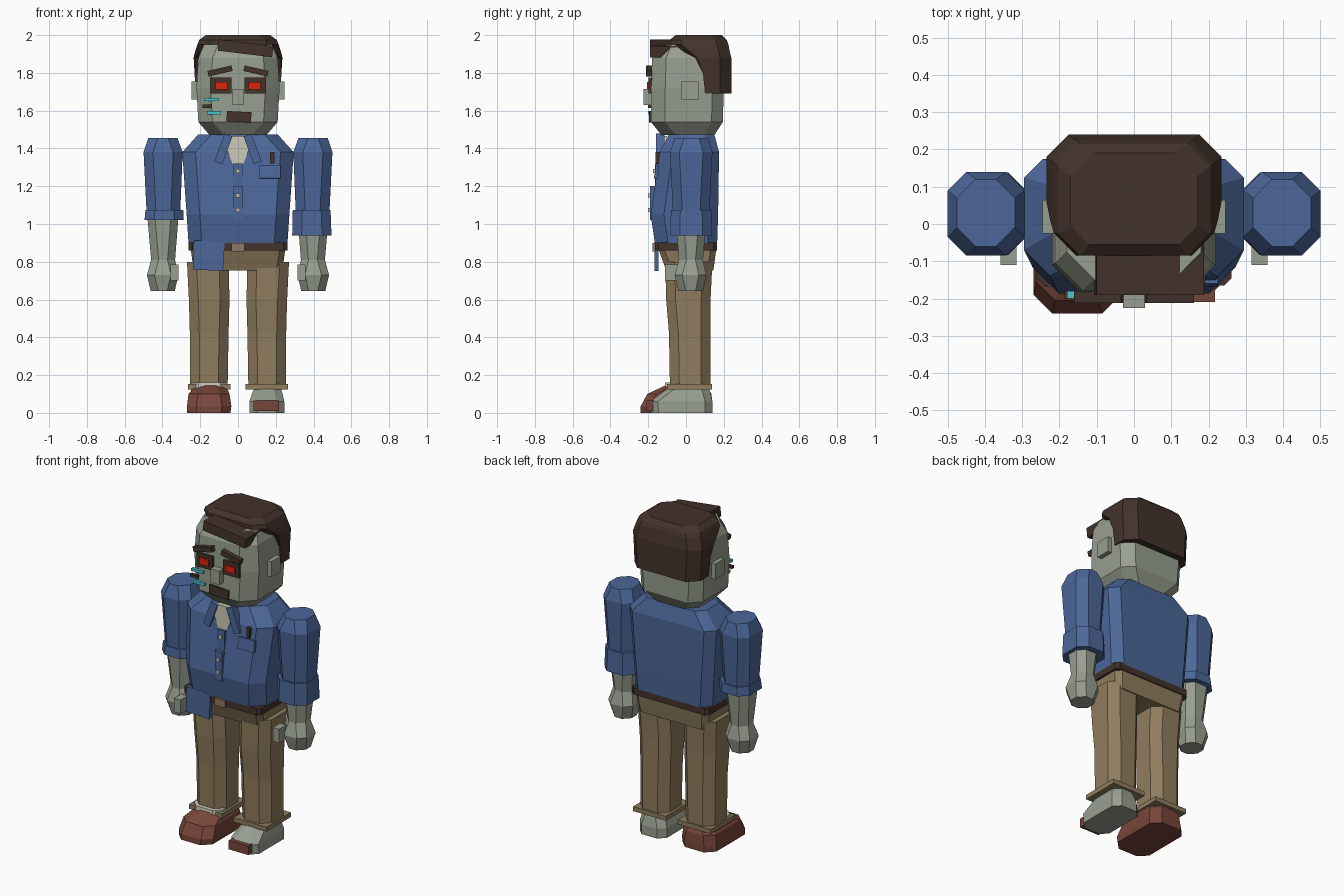
import bpy, bmesh
from math import radians
from mathutils import Matrix

if "Cube" in bpy.data.objects:
    bpy.data.objects.remove(bpy.data.objects["Cube"])


def material(name, hex_code):
    rgb = [int(hex_code[i:i + 2], 16) / 255 for i in (0, 2, 4)]
    col = [c / 12.92 if c < 0.04 else ((c + 0.055) / 1.055) ** 2.4 for c in rgb] + [1]
    m = bpy.data.materials.new(name)
    m.use_nodes = True
    m.diffuse_color = col
    m.node_tree.nodes["Principled BSDF"].inputs["Base Color"].default_value = col
    return m


SKIN = material("grey_skin", "989F90")
SHIRT = material("blue_cloth", "4C6799")
PANTS = material("tan_cloth", "907D5E")
HAIR = material("dark_brown", "43322B")
SHOE = material("red_brown_leather", "78463A")
RED = material("glowing_red", "DE220E")
TEAL = material("teal", "48C6CC")
CREAM = material("cream", "CDC8B8")
BUCKLE = material("buckle_bronze", "917860")


def finish(name, bm, mat):
    bmesh.ops.remove_doubles(bm, verts=bm.verts, dist=1e-5)
    bmesh.ops.recalc_face_normals(bm, faces=bm.faces)
    me = bpy.data.meshes.new(name)
    bm.to_mesh(me)
    bm.free()
    me.materials.append(mat)
    ob = bpy.data.objects.new(name, me)
    bpy.context.collection.objects.link(ob)
    return ob


def loft(name, mat, rings, front=0.05, back=None, side=1):
    """Stack of chamfered rectangles: (z, x0, x1, y0, y1[, front chamfer])."""
    bm = bmesh.new()
    loops = []
    for z, x0, x1, y0, y1, *own in rings:
        f = own[0] if own else front
        b = front if back is None else back
        pts = [(x0 + f, y0), (x1 - f, y0), (x1, y0 + f), (x1, y1 - b),
               (x1 - b, y1), (x0 + b, y1), (x0, y1 - b), (x0, y0 + f)]
        loops.append([bm.verts.new((side * x, y, z)) for x, y in pts])
    for a, b in zip(loops, loops[1:]):
        for i in range(8):
            j = (i + 1) % 8
            bm.faces.new((a[i], a[j], b[j], b[i]))
    bm.faces.new(loops[0])
    bm.faces.new(loops[-1])
    return finish(name, bm, mat)


def box(name, mat, x, y, z, roll=0, pitch=0):
    """Box from (min, max) spans, tilted about its centre."""
    spans = (x, y, z)
    bm = bmesh.new()
    size = Matrix.Diagonal([b - a for a, b in spans] + [1])
    turn = Matrix.Rotation(radians(roll), 4, 'Y') @ Matrix.Rotation(radians(pitch), 4, 'X')
    move = Matrix.Translation([(a + b) / 2 for a, b in spans])
    bmesh.ops.create_cube(bm, size=1, matrix=move @ turn @ size)
    return finish(name, bm, mat)


def span(side, a, b):
    return tuple(sorted((side * a, side * b)))


# Head and hair
loft("head", SKIN, [
    (1.47, -.15, .15, -.13, .15), (1.54, -.21, .21, -.185, .195),
    (1.72, -.22, .22, -.185, .2), (1.88, -.21, .21, -.18, .19),
    (1.95, -.18, .18, -.15, .16)], front=.075, back=.06)
loft("hair", HAIR, [
    (1.69, -.225, .225, .1, .24, 0), (1.8, -.23, .23, .09, .24, 0),
    (1.88, -.235, .235, .05, .24, .01), (1.92, -.225, .225, -.03, .23, .04),
    (1.95, -.215, .215, -.085, .225, .06), (1.975, -.205, .205, -.085, .215, .06),
    (2.0, -.17, .17, -.055, .19, .05)], back=.06)
box("fringe", HAIR, (-.105, .185), (-.19, -.05), (1.9, 1.96), roll=7)
box("nose", SKIN, (-.03, .03), (-.225, -.17), (1.63, 1.715))
box("mouth", HAIR, (-.06, .07), (-.197, -.18), (1.54, 1.595), roll=3)

# Face parts on both sides
for s, label in ((1, "left"), (-1, "right")):
    box(label + "_ear", SKIN, span(s, .2, .245), (-.025, .065), (1.66, 1.755))
    box(label + "_eye_socket", HAIR, span(s, .035, .145), (-.198, -.18), (1.69, 1.775))
    box(label + "_eye", RED, span(s, .055, .12), (-.207, -.19), (1.713, 1.753))
    box(label + "_eyebrow", HAIR, span(s, .03, .16), (-.212, -.18), (1.795, 1.825), roll=s * 13)

# Cheek scars
box("upper_scar", TEAL, (-.18, -.1), (-.2, -.18), (1.652, 1.668))
box("middle_scar", HAIR, (-.187, -.138), (-.2, -.18), (1.615, 1.632))
box("lower_scar", TEAL, (-.163, -.09), (-.2, -.18), (1.58, 1.597))

# Torso
loft("shirt", SHIRT, [
    (.9, -.262, .262, -.165, .165), (1.05, -.272, .272, -.187, .17),
    (1.38, -.295, .295, -.14, .175), (1.475, -.21, .21, -.09, .15)],
    front=.07, back=.05)
shirt_front = bmesh.new()
outline = [(-.06, 1.4), (-.03, 1.32), (.03, 1.32), (.06, 1.4), (.045, 1.465), (-.045, 1.465)]
front = [shirt_front.verts.new((x, -.15, z)) for x, z in outline]
panel = shirt_front.faces.new(front)
rim = bmesh.ops.extrude_face_region(shirt_front, geom=[panel])
bmesh.ops.translate(shirt_front, vec=(0, .05, 0),
                    verts=[v for v in rim["geom"] if isinstance(v, bmesh.types.BMVert)])
finish("undershirt", shirt_front, CREAM)
for s, label in ((1, "left"), (-1, "right")):
    box(label + "_collar", SHIRT, span(s, .055, .1), (-.16, -.115), (1.32, 1.475), roll=-s * 20)
box("upper_placket", SHIRT, (-.025, .025), (-.165, -.13), (1.2, 1.32))
box("lower_placket", SHIRT, (-.025, .025), (-.19, -.15), (1.02, 1.2))
for i, (z, y) in enumerate(((1.28, -.175), (1.15, -.2), (1.075, -.2))):
    box(f"button_{i + 1}", CREAM, (-.01, .01), (y, y + .02), (z - .011, z + .011))
box("pocket", SHIRT, (.115, .225), (-.165, -.135), (1.24, 1.31), pitch=-8)
box("pen", HAIR, (.17, .192), (-.162, -.14), (1.32, 1.38))
box("shirt_tail", SHIRT, (-.235, -.075), (-.168, -.145), (.755, .91), roll=3)

# Belt and hips
loft("belt", HAIR, [(.86, -.262, .262, -.165, .165), (.902, -.262, .262, -.165, .165)], front=.02)
box("buckle", BUCKLE, (-.035, .035), (-.178, -.16), (.855, .9))
loft("hips", PANTS, [(.755, -.235, .235, -.105, .145), (.865, -.25, .25, -.145, .16)], front=.03)

# Arms, hands and legs
for s, label in ((1, "left"), (-1, "right")):
    hem = .94 if s > 0 else 1.02
    loft(label + "_sleeve", SHIRT, [
        (hem + .02, .305, .485, -.07, .125), (1.08, .305, .485, -.07, .125),
        (1.38, .293, .5, -.085, .14), (1.455, .32, .475, -.06, .12)], side=s)
    loft(label + "_sleeve_cuff", SHIRT, [
        (hem, .287, .495, -.083, .138), (1.075, .29, .49, -.08, .135)], side=s)
    loft(label + "_forearm_and_hand", SKIN, [
        (.645, .335, .462, -.04, .09), (.73, .315, .482, -.06, .108),
        (.81, .333, .46, -.038, .09), (1.04, .315, .48, -.055, .11)], front=.04, side=s)
    box(label + "_thumb", SKIN, span(s, .315, .358), (-.11, -.04), (.7, .785))
    loft(label + "_trouser_leg", PANTS, [
        (.13, .055, .255, -.085, .13), (.42, .05, .255, -.09, .13),
        (.6, .045, .26, -.105, .13), (.8, .05, .27, -.11, .14)], side=s)
    box(label + "_trouser_hem", PANTS, span(s, .04, .265), (-.1, .138), (.125, .153))

# Shod right foot and bare left foot
loft("right_shoe", SHOE, [
    (0, .04, .27, -.24, .14), (.035, .035, .27, -.24, .14),
    (.1, .045, .262, -.205, .135), (.145, .065, .225, -.11, .11)], front=.05, side=-1)
loft("right_sock", CREAM, [(.1, .055, .25, -.115, .1), (.162, .055, .25, -.11, .1)],
     front=.04, side=-1)
loft("left_foot", SKIN, [
    (0, .06, .245, -.185, .14), (.06, .06, .245, -.19, .14),
    (.105, .075, .235, -.13, .13), (.135, .09, .225, -.09, .12)], front=.04)
box("left_toe_strap", SHOE, (.083, .218), (-.21, -.17), (.01, .065))
